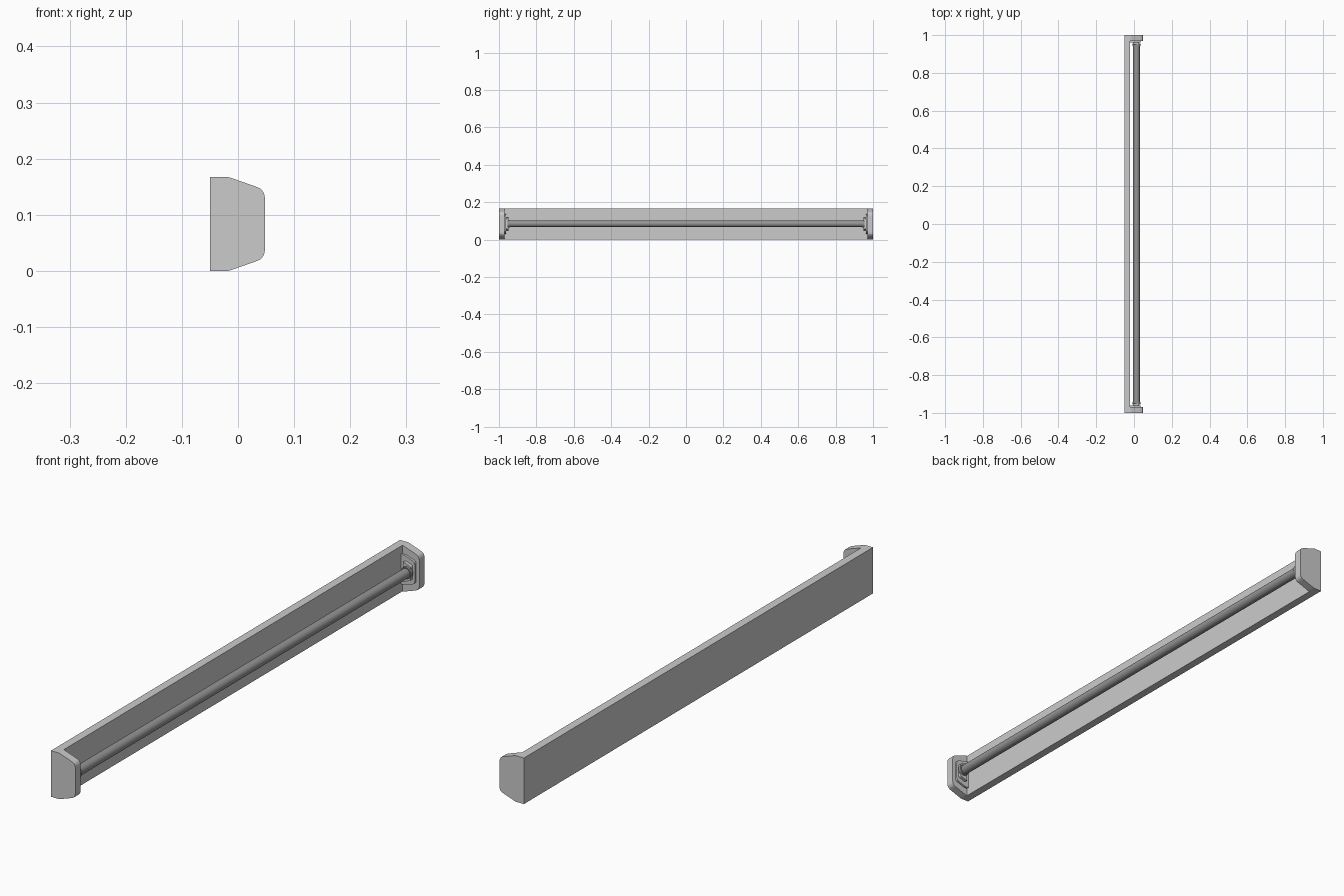
import bpy, bmesh, math

if "Cube" in bpy.data.objects:
    bpy.data.objects.remove(bpy.data.objects["Cube"])


def material(name, v):
    m = bpy.data.materials.new(name)
    m.diffuse_color = (v, v, v, 1)
    m.use_nodes = True
    m.node_tree.nodes["Principled BSDF"].inputs["Base Color"].default_value = m.diffuse_color
    return m


body = material("light grey", 0.6)
metal = material("tube grey", 0.3)


def make(name, bm, mat):
    bmesh.ops.recalc_face_normals(bm, faces=bm.faces)
    me = bpy.data.meshes.new(name)
    bm.to_mesh(me)
    bm.free()
    me.materials.append(mat)
    ob = bpy.data.objects.new(name, me)
    bpy.context.collection.objects.link(ob)
    return ob


def prism(name, pts, y0, y1, mat):
    """Extrude an (x, z) outline along y."""
    bm = bmesh.new()
    f = bm.faces.new([bm.verts.new((x, y0, z)) for x, z in pts])
    ext = bmesh.ops.extrude_face_region(bm, geom=[f])["geom"]
    for v in ext:
        if isinstance(v, bmesh.types.BMVert):
            v.co.y = y1
    return make(name, bm, mat)


def rod(name, r, y0, y1, mat):
    bpy.ops.mesh.primitive_cylinder_add(vertices=32, radius=r, depth=abs(y1 - y0),
                                        location=(TX, (y0 + y1) / 2, TZ),
                                        rotation=(math.pi / 2, 0, 0))
    ob = bpy.context.object
    ob.name = name
    ob.data.materials.append(mat)
    bpy.ops.object.shade_smooth_by_angle(angle=math.radians(40))


TX, TZ = 0.013, 0.085
MID = 0.0835

# upper half of the end outline, mirrored about mid height
half = [(0.048, 0.13), (0.0465, 0.138), (0.042, 0.145), (0.035, 0.149),
        (-0.012, 0.1655), (-0.018, 0.167), (-0.05, 0.167)]
outline = half + [(x, 2 * MID - z) for x, z in reversed(half)]


def inset(s, x0):
    """Shrunken copy of the outline, clipped at x0 on the back side."""
    return [(max(x0, 0.012 + (x - 0.012) * s), MID + (z - MID) * s) for x, z in half[:5]] + \
           [(x0, MID + 0.083 * s)] + [(x0, MID - 0.083 * s)] + \
           [(max(x0, 0.012 + (x - 0.012) * s), MID - (z - MID) * s) for x, z in reversed(half[:5])]


# back plate
prism("back_plate", [(-0.05, 0), (-0.02, 0), (-0.02, 0.167), (-0.05, 0.167)], -0.97, 0.97, body)

# end caps with stepped lamp holders
for side, s in (("front", -1), ("rear", 1)):
    prism(side + "_end_cap", outline, s * 1.0, s * 0.97, body)
    prism(side + "_holder_base", inset(0.65, -0.02), s * 0.97, s * 0.962, body)
    prism(side + "_holder_block", inset(0.42, -0.004), s * 0.962, s * 0.95, body)
    rod(side + "_tube_collar", 0.021, s * 0.955, s * 0.942, metal)

# fluorescent tube
rod("tube", 0.0175, -0.95, 0.95, metal)
